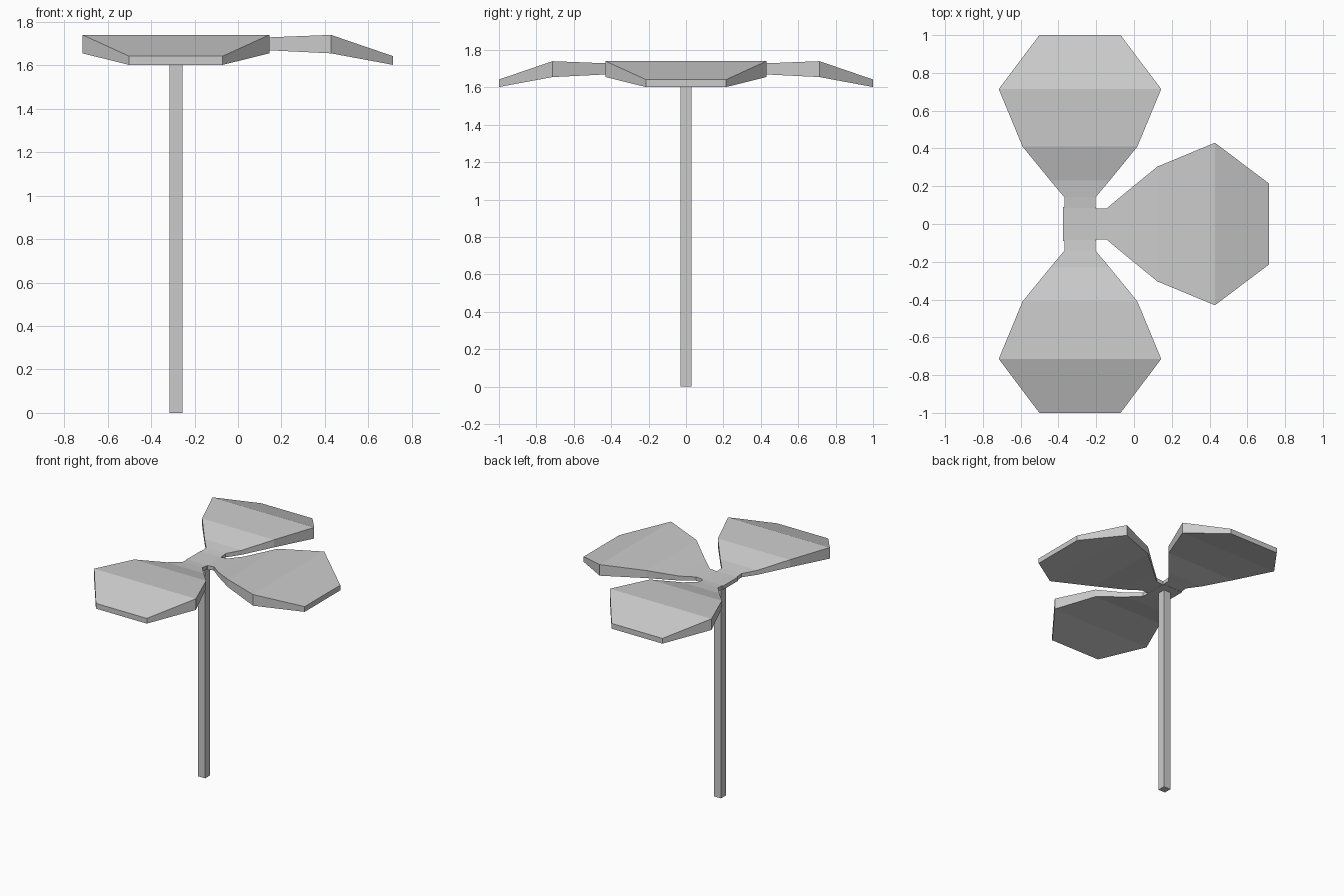
import bpy, bmesh, math
from mathutils import Matrix

if "Cube" in bpy.data.objects:
    bpy.data.objects.remove(bpy.data.objects["Cube"])

STEM_X = -0.286

# cross-sections along a leaf: distance, half width, underside z, top z
SECTIONS = [
    (0.085, 0.083, 1.633, 1.661),
    (0.142, 0.083, 1.637, 1.666),
    (0.230, 0.157, 1.643, 1.677),
    (0.410, 0.304, 1.670, 1.728),
    (0.714, 0.430, 1.655, 1.740),
    (1.000, 0.215, 1.602, 1.642),
]


def finish(name, bm):
    bmesh.ops.recalc_face_normals(bm, faces=bm.faces)
    mesh = bpy.data.meshes.new(name)
    bm.to_mesh(mesh)
    bm.free()
    obj = bpy.data.objects.new(name, mesh)
    bpy.context.collection.objects.link(obj)
    return obj


def box(name, lo, hi):
    bm = bmesh.new()
    size = [b - a for a, b in zip(lo, hi)]
    mid = [(a + b) / 2 for a, b in zip(lo, hi)]
    mat = Matrix.Translation(mid) @ Matrix.Diagonal((*size, 1))
    bmesh.ops.create_cube(bm, size=1, matrix=mat)
    return finish(name, bm)


def leaf(name, angle):
    bm = bmesh.new()
    rings = [[bm.verts.new(p) for p in
              ((r, -w, lo), (r, w, lo), (r, w, hi), (r, -w, hi))]
             for r, w, lo, hi in SECTIONS]
    for a, b in zip(rings, rings[1:]):
        for i in range(4):
            j = (i + 1) % 4
            bm.faces.new((a[i], a[j], b[j], b[i]))
    bm.faces.new(rings[0])
    bm.faces.new(rings[-1])
    mat = Matrix.Translation((STEM_X, 0, 0)) @ Matrix.Rotation(angle, 4, 'Z')
    bm.transform(mat)
    return finish(name, bm)


# square stem
box("stem", (STEM_X - 0.03, -0.03, 0), (STEM_X + 0.03, 0.03, 1.64))

# flat hub where the leaves meet
box("leaf_hub", (STEM_X - 0.09, -0.09, 1.632), (STEM_X + 0.085, 0.09, 1.661))

# three folded leaves, with a gap on the left
for name, turn in (("right_leaf", 0), ("back_leaf", 90), ("front_leaf", -90)):
    leaf(name, math.radians(turn))
